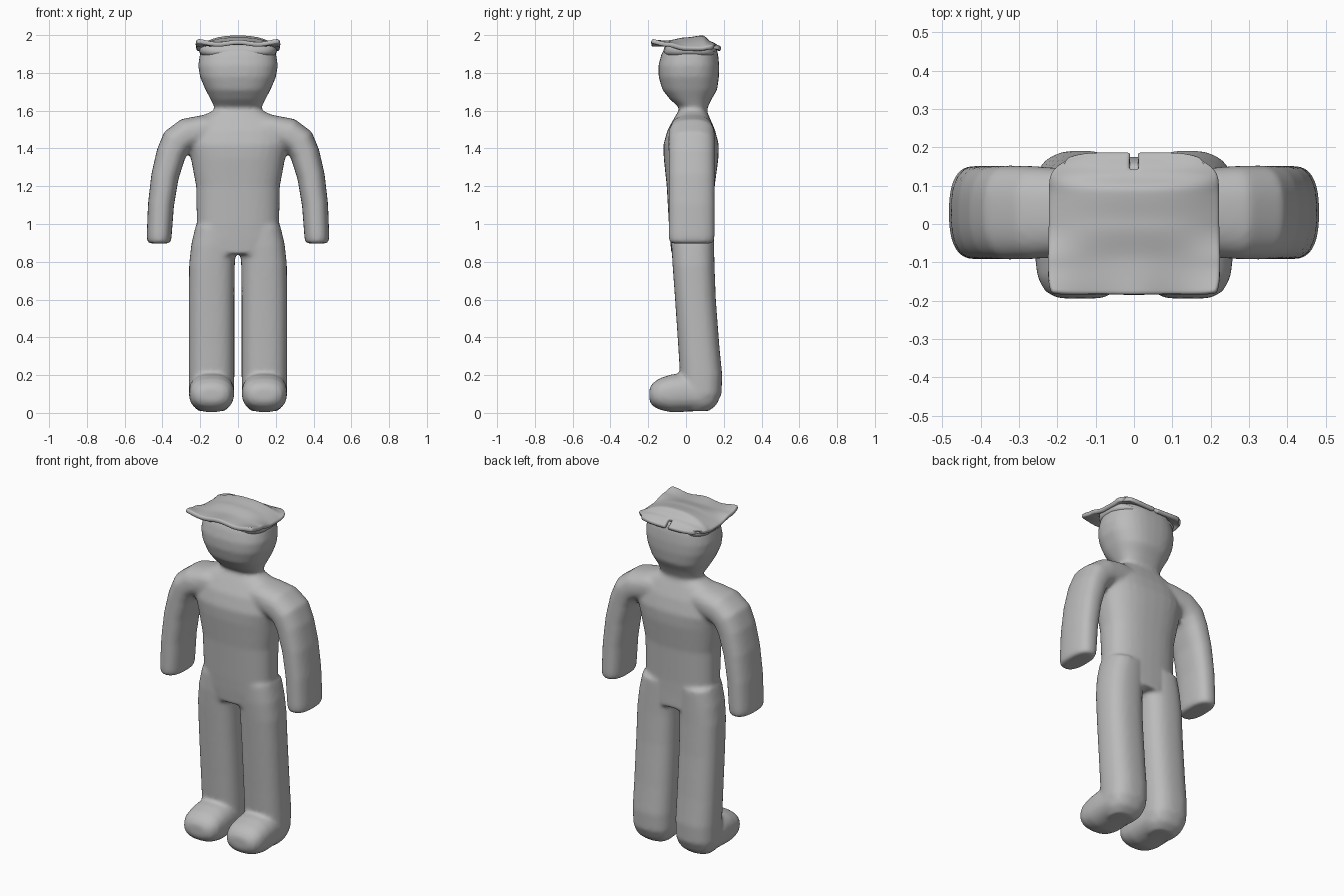
import bpy, bmesh, math
from mathutils import Vector

if "Cube" in bpy.data.objects:
    bpy.data.objects.remove(bpy.data.objects["Cube"])

grey = bpy.data.materials.new("plain grey")
grey.use_nodes = True
grey.diffuse_color = (0.5, 0.5, 0.5, 1)
grey.node_tree.nodes["Principled BSDF"].inputs["Base Color"].default_value = (0.5, 0.5, 0.5, 1)

X, Y = Vector((1, 0, 0)), Vector((0, 1, 0))


def sweep(bm, sections, side, power=2.5, sides=32):
    """Closed tube through sections (x, y, z, half width, half depth along side)."""
    mids = [Vector(s[:3]) for s in sections]
    rings = []
    for i, s in enumerate(sections):
        tangent = (mids[min(i + 1, len(mids) - 1)] - mids[max(i - 1, 0)]).normalized()
        across = tangent.cross(side).normalized()
        ring = []
        for k in range(sides):
            t = math.tau * k / sides
            c, n = math.cos(t), math.sin(t)
            u = math.copysign(abs(c) ** (2 / power), c) * s[3]
            v = math.copysign(abs(n) ** (2 / power), n) * s[4]
            ring.append(bm.verts.new(mids[i] + across * u + side * v))
        rings.append(ring)
    for low, high in zip(rings, rings[1:]):
        for k in range(sides):
            j = (k + 1) % sides
            bm.faces.new((low[k], low[j], high[j], high[k]))
    bm.faces.new(rings[0][::-1])
    bm.faces.new(rings[-1])


def finish(name, bm):
    bmesh.ops.recalc_face_normals(bm, faces=bm.faces[:])
    mesh = bpy.data.meshes.new(name)
    bm.to_mesh(mesh)
    bm.free()
    mesh.materials.append(grey)
    mesh.shade_smooth()
    obj = bpy.data.objects.new(name, mesh)
    bpy.context.scene.collection.objects.link(obj)
    return obj


def lerp(points, t):
    for (a, p), (b, q) in zip(points, points[1:]):
        if t <= b:
            f = max(0, (t - a) / (b - a))
            f = f * f * (3 - 2 * f)
            return p + (q - p) * f
    return points[-1][1]


body = bmesh.new()

# Torso and shoulders
sweep(body, [
    (0, .035, .84, .2, .112), (0, .03, .92, .232, .115), (0, .027, 1.0, .218, .118),
    (0, .025, 1.2, .222, .127), (0, .027, 1.35, .25, .145), (0, .027, 1.42, .27, .147),
    (0, .028, 1.5, .27, .125), (0, .032, 1.56, .22, .095), (0, .035, 1.6, .13, .074),
    (0, .04, 1.63, .12, .07)], Y)

# Head
sweep(body, [
    (0, .04, 1.59, .118, .068), (0, .038, 1.62, .125, .078), (0, .025, 1.66, .145, .11),
    (0, .02, 1.71, .172, .145), (0, .015, 1.78, .202, .16), (0, .015, 1.84, .211, .161),
    (0, .02, 1.9, .202, .15), (0, .025, 1.945, .185, .13)], Y)

for m in (1, -1):
    # Arm
    arm = [(.0, .03, 1.49, .085, .1), (.18, .03, 1.492, .085, .115), (.27, .03, 1.475, .086, .122),
           (.325, .03, 1.435, .084, .123), (.355, .03, 1.37, .078, .122), (.387, .03, 1.25, .073, .122),
           (.408, .03, 1.1, .069, .122), (.417, .03, .94, .066, .122), (.418, .03, .91, .064, .119),
           (.418, .03, .897, .053, .108)]
    # Leg
    leg = [(.12, .035, .98, .105, .112), (.13, .036, .88, .118, .113), (.138, .04, .78, .121, .111),
           (.14, .05, .6, .121, .108), (.14, .068, .35, .121, .109), (.14, .08, .2, .121, .112),
           (.14, .08, .1, .119, .108), (.14, .07, .04, .1, .09), (.14, .06, .01, .07, .06)]
    # Foot, heel to toe
    foot = [(.14, .15, .1, .1, .07), (.14, .08, .1, .117, .09), (.14, -.02, .108, .12, .103),
            (.14, -.08, .103, .119, .1), (.14, -.14, .1, .112, .083),
            (.14, -.175, .097, .093, .062), (.14, -.194, .097, .06, .034)]
    for part in (arm, leg):
        sweep(body, [(m * s[0],) + s[1:] for s in part], Y)
    Z = Vector((0, 0, 1))
    sweep(body, [(m * s[0],) + s[1:] for s in foot], Z, 2.4)

figure = finish("body", body)
blend = figure.modifiers.new("blend", 'REMESH')
blend.mode = 'VOXEL'
blend.voxel_size = 0.011
blend.use_smooth_shade = True
soften = figure.modifiers.new("soften", 'SMOOTH')
soften.factor = 0.5
soften.iterations = 8

# Cap: a wavy sheet with a domed middle, drooping sides and two lobes at the back
middle = [(-.19, 1.975), (-.1, 1.972), (0, 1.988), (.09, 1.998), (.135, 1.965), (.19, 1.935)]
edge = [(-.19, 1.982), (-.1, 1.962), (0, 1.935), (.08, 1.932), (.13, 1.945), (.19, 1.95)]
cap_bm = bmesh.new()
bmesh.ops.create_grid(cap_bm, x_segments=40, y_segments=34, size=1)
slit = [f for f in cap_bm.faces
        if abs(f.calc_center_median().x) < .03 + .02 * (f.calc_center_median().y > .9)
        and f.calc_center_median().y > .75]
bmesh.ops.delete(cap_bm, geom=slit, context='FACES')
for v in cap_bm.verts:
    gx, gy = v.co.x, v.co.y
    y = .002 + .187 * gy
    # Round the corners, more at the back
    round_off = .045 if gy > 0 else .012
    x = gx * (.226 - round_off * abs(gy) ** 7)
    y -= math.copysign(round_off * .6 * abs(gx) ** 6 * abs(gy) ** 2, gy)
    z = lerp(middle, y) + (lerp(edge, y) - lerp(middle, y)) * abs(gx) ** 2.5
    if gy < 0:
        z -= .014 * gy * gy * math.sin(math.pi * abs(gx)) ** 2
    v.co = (x, y, z)
cap = finish("cap", cap_bm)
if cap.data.polygons[0].normal.z < 0:
    cap.data.flip_normals()
thick = cap.modifiers.new("thickness", 'SOLIDIFY')
thick.thickness = 0.024
thick.offset = -1
bevel = cap.modifiers.new("soft rim", 'SUBSURF')
bevel.levels = bevel.render_levels = 1

# Band under the cap, closing it onto the head
band_bm = bmesh.new()
sweep(band_bm, [(0, .02, 1.895, .198, .14), (0, .02, 1.915, .206, .14),
                (0, .01, 1.935, .205, .125), (0, .01, 1.955, .18, .1)], Y, 3)
finish("cap_band", band_bm)
